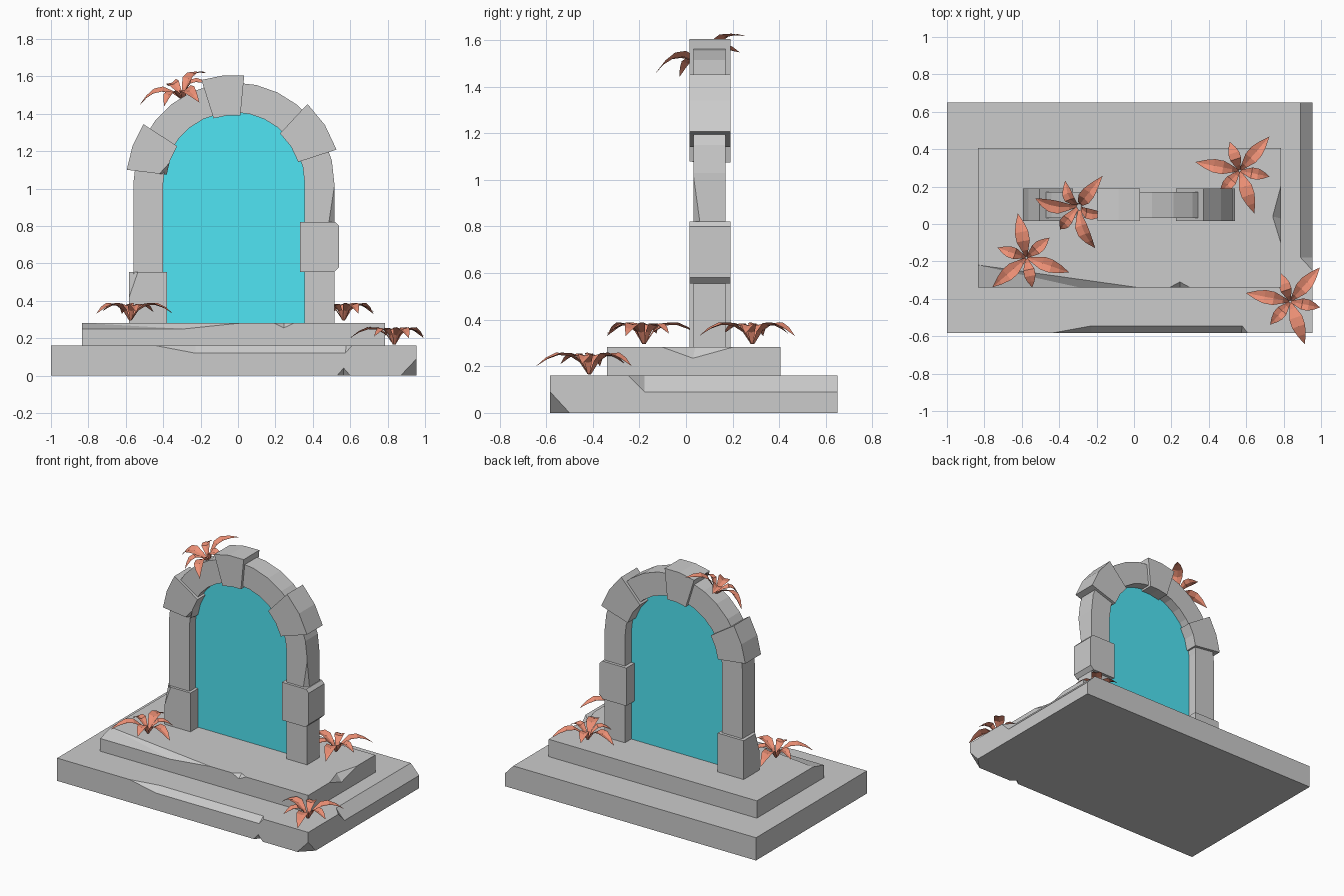
import bpy, bmesh
from math import sin, cos, radians
from mathutils import Vector, Matrix

if "Cube" in bpy.data.objects:
    bpy.data.objects.remove(bpy.data.objects["Cube"])

CX, CZ = -0.022, 1.03          # arch centre


def finish(name, bm, color=None):
    bmesh.ops.recalc_face_normals(bm, faces=bm.faces)
    me = bpy.data.meshes.new(name)
    bm.to_mesh(me)
    bm.free()
    ob = bpy.data.objects.new(name, me)
    bpy.context.collection.objects.link(ob)
    if color:
        me.materials.append(color)
    return ob


def material(name, rgb):
    m = bpy.data.materials.new(name)
    m.diffuse_color = (*rgb, 1)
    m.use_nodes = True
    m.node_tree.nodes["Principled BSDF"].inputs["Base Color"].default_value = m.diffuse_color
    return m


def hull(name, pts):
    bm = bmesh.new()
    for p in pts:
        bm.verts.new(p)
    bmesh.ops.convex_hull(bm, input=bm.verts[:])
    return finish(name, bm)


def box(name, x, y, z):
    return hull(name, [(a, b, c) for a in x for b in y for c in z])


def chip(ob, *pts):
    """Break a convex piece off a stone; cutter is grown a touch to clear its faces."""
    pts = [Vector(p) for p in pts]
    mid = sum(pts, Vector()) / len(pts)
    cutter = hull("chip_cutter", [mid + (p - mid) * 1.02 for p in pts])
    mod = ob.modifiers.new("chip", 'BOOLEAN')
    mod.operation, mod.solver, mod.object = 'DIFFERENCE', 'EXACT', cutter
    bpy.context.view_layer.update()
    dg = bpy.context.evaluated_depsgraph_get()
    new = bpy.data.meshes.new_from_object(ob.evaluated_get(dg))
    ob.modifiers.clear()
    ob.data = new
    bpy.data.objects.remove(cutter)


def polar(r, deg):
    return CX + r * cos(radians(deg)), CZ + r * sin(radians(deg))


def sweep(name, stations, y0, y1):
    """Rectangular section carried through (inner, outer) xz point pairs."""
    bm = bmesh.new()
    rings = [[bm.verts.new((p[0], y, p[1])) for p, y in
              ((i, y0), (o, y0), (o, y1), (i, y1))] for i, o in stations]
    for a, b in zip(rings, rings[1:]):
        for k in range(4):
            bm.faces.new((a[k], a[k - 1], b[k - 1], b[k]))
    bm.faces.new(rings[0])
    bm.faces.new(rings[-1])
    return finish(name, bm)


def voussoir(name, a0, a1, n, r0=0.362, r1=0.577):
    angs = [a0 + (a1 - a0) * i / n for i in range(n + 1)]
    return sweep(name, [(polar(r0, a), polar(r1, a)) for a in angs], 0.015, 0.19)


# lower slab with broken edges
slab = box("lower_slab", (-1, 0.955), (-0.583, 0.65), (0, 0.16))
F, R, T = -0.583, 0.955, 0.16
chip(slab, (-0.22, -0.545, T), (0.57, -0.545, T), (-0.22, F, 0.12), (0.565, F, 0.12),
     (-0.43, F, T), (0.6, F, T))
chip(slab, (0.53, F, 0), (0.6, F, 0), (0.565, F, 0.04), (0.565, -0.55, 0))
chip(slab, (R, F, 0), (0.87, F, 0), (R, -0.5, 0), (R, F, 0.09))
chip(slab, (0.89, -0.17, T), (0.89, 0.65, T), (R, -0.17, 0.09), (R, 0.65, 0.09),
     (R, -0.24, T), (R, 0.65, T))

# upper step with broken edges
step = box("upper_step", (-0.835, 0.785), (-0.34, 0.405), (0.16, 0.282))
F, R, T = -0.34, 0.785, 0.282
chip(step, (-0.835, -0.22, T), (-0.835, F, 0.25), (-0.29, -0.305, T), (-0.29, F, 0.25),
     (0.02, F, T), (-0.835, F, T))
chip(step, (0.19, F, T), (0.3, F, T), (0.245, F, 0.255), (0.245, -0.31, T))
chip(step, (R, -0.1, T), (R, 0.2, T), (R, 0.03, 0.235), (0.742, 0.04, T))

# slim continuous arch and legs
ri, ro = 0.378, 0.537
arc = [180 - 180 * i / 14 for i in range(15)]
path = [((CX - ri, 0.28), (CX - ro, 0.28))]
path += [(polar(ri, a), polar(ro, a)) for a in arc]
path += [((CX + ri, 0.28), (CX + ro, 0.28))]
arch = sweep("slim_arch", path, 0.033, 0.17)
chip(arch, (0.515, 0.033, 1.01), (0.515, 0.062, 0.8), (0.483, 0.033, 0.8), (0.515, 0.033, 0.8))

# projecting stones
foot = box("left_foot_stone", (-0.582, -0.38), (0.015, 0.19), (0.28, 0.555))
chip(foot, (-0.582, 0.015, 0.42), (-0.582, 0.015, 0.555), (-0.535, 0.015, 0.555),
     (-0.582, 0.06, 0.555))
mid = hull("right_middle_stone",
           [(x, y, z) for y in (0.015, 0.19) for x, z in
            ((0.332, 0.555), (0.515, 0.555), (0.54, 0.58), (0.54, 0.8), (0.52, 0.822), (0.332, 0.822))])
left = voussoir("left_arch_stone", 173, 147, 2)
x, z = polar(0.362, 173)
chip(left, (x, 0.015, z), (x - 0.04, 0.015, z + 0.003), (x + 0.012, 0.015, z + 0.06), (x, 0.06, z))
voussoir("right_arch_stone", 47, 18, 2)
voussoir("keystone", 107.5, 84.5, 2)

# glowing doorway sheet
bm = bmesh.new()
rim = [i for i, o in path]
bm.faces.new([bm.verts.new((x, 0.1, z)) for x, z in rim])
finish("doorway_sheet", bm, material("teal", (0.08, 0.78, 0.9)))

# lily flowers: three long and three short creased petals
red = material("petal_red", (0.85, 0.28, 0.18))
LONG = [(0.006, 0.0, 0.006), (0.04, 0.05, 0.018), (0.09, 0.08, 0.036),
        (0.14, 0.083, 0.036), (0.19, 0.066, 0.022)]
SHORT = [(0.006, 0.0, 0.006), (0.03, 0.05, 0.016), (0.065, 0.08, 0.03),
         (0.1, 0.08, 0.03), (0.13, 0.066, 0.019)]


def petal(bm, profile, tip, deg):
    rot = Matrix.Rotation(radians(deg), 3, 'Z')
    rows = [[bm.verts.new(rot @ Vector((r, s * w, h + (0.3 * w if s else 0))))
             for s in (-1, 0, 1)] for r, h, w in profile]
    for a, b in zip(rows, rows[1:]):
        for k in (0, 1):
            bm.faces.new((a[k], b[k], b[k + 1], a[k + 1]))
    end = bm.verts.new(rot @ Vector((tip[0], 0, tip[1])))
    for k in (0, 1):
        bm.faces.new((rows[-1][k], end, rows[-1][k + 1]))


def flower(name, loc, turn, normal=(0, 0, 1)):
    bm = bmesh.new()
    for k in range(3):
        petal(bm, LONG, (0.242, 0.035), turn + 120 * k)
        petal(bm, SHORT, (0.163, 0.045), turn + 60 + 120 * k)
    q = Vector((0, 0, 1)).rotation_difference(Vector(normal))
    bm.transform(Matrix.Translation(loc) @ q.to_matrix().to_4x4())
    finish(name, bm, red)


flower("left_step_flower", (-0.575, -0.18, 0.295), 101)
flower("right_step_flower", (0.565, 0.285, 0.295), 49)
flower("corner_flower", (0.835, -0.415, 0.165), 49)
flower("arch_flower", (-0.29, 0.1, 1.475), 51, (-0.36, -0.37, 1))
